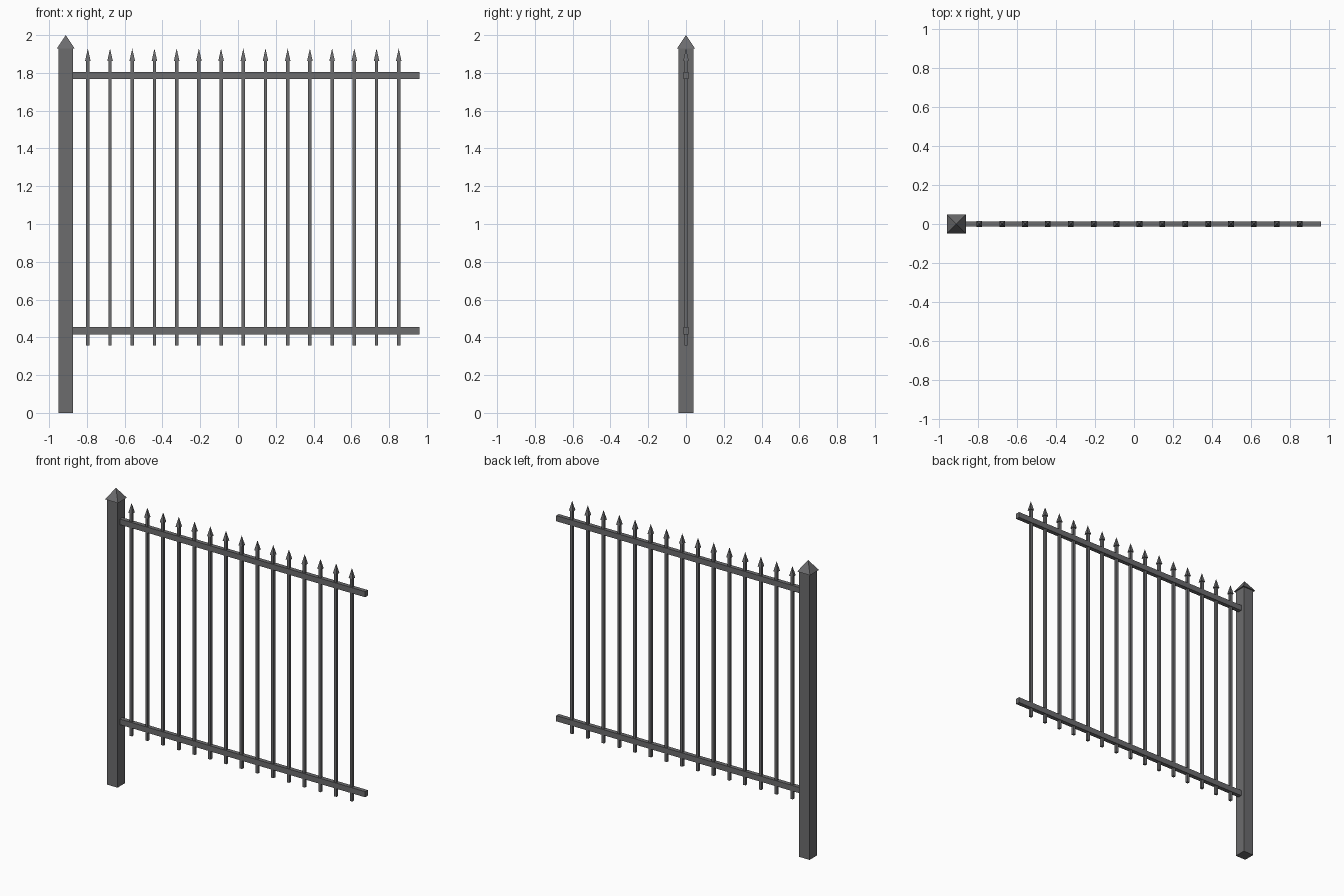
import bpy
import bmesh
from mathutils import Matrix

cube = bpy.data.objects.get("Cube")
if cube:
    bpy.data.objects.remove(cube, do_unlink=True)

iron = bpy.data.materials.new("dark_grey_iron")
iron.use_nodes = True
colour = (0.15, 0.15, 0.155, 1)
iron.diffuse_color = colour
iron.node_tree.nodes["Principled BSDF"].inputs["Base Color"].default_value = colour


def finish(name, bm):
    mesh = bpy.data.meshes.new(name)
    bm.to_mesh(mesh)
    bm.free()
    mesh.materials.append(iron)
    obj = bpy.data.objects.new(name, mesh)
    bpy.context.collection.objects.link(obj)
    return obj


def box(name, x0, x1, depth, z0, z1):
    bm = bmesh.new()
    size = Matrix.Diagonal((x1 - x0, depth, z1 - z0, 1))
    centre = Matrix.Translation(((x0 + x1) / 2, 0, (z0 + z1) / 2))
    bmesh.ops.create_cube(bm, size=1, matrix=centre @ size)
    return finish(name, bm)


def pyramid(name, x, width, z0, z1):
    bm = bmesh.new()
    h = width / 2
    base = [bm.verts.new((x + sx * h, sy * h, z0))
            for sx, sy in ((-1, -1), (1, -1), (1, 1), (-1, 1))]
    tip = bm.verts.new((x, 0, z1))
    bm.faces.new(base[::-1])
    for i in range(4):
        bm.faces.new((base[i], base[(i + 1) % 4], tip))
    return finish(name, bm)


# Post with its pointed cap
POST_X = -0.912
box("post", POST_X - 0.039, POST_X + 0.039, 0.078, 0, 1.928)
pyramid("post_cap", POST_X, 0.096, 1.928, 2)

# Horizontal rails
for name, z in (("lower_rail", 0.435), ("upper_rail", 1.786)):
    box(name, POST_X + 0.039, 0.96, 0.028, z - 0.019, z + 0.019)

# Pickets with spear tips
COUNT = 15
for i in range(COUNT):
    x = -0.795 + i * 1.646 / (COUNT - 1)
    box(f"picket_{i + 1}", x - 0.009, x + 0.009, 0.018, 0.358, 1.866)
    pyramid(f"spear_tip_{i + 1}", x, 0.029, 1.864, 1.929)
